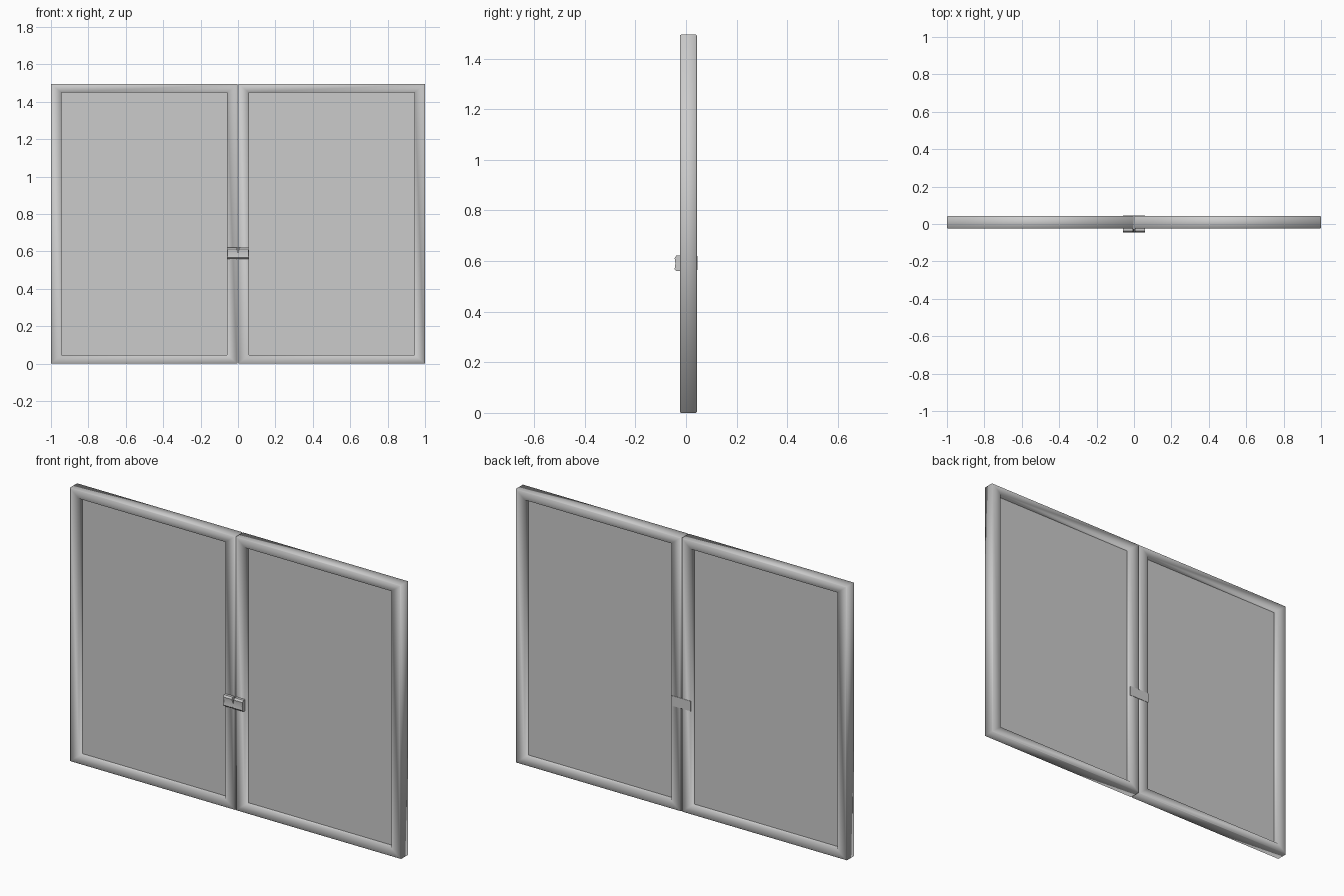
import bpy, bmesh

if "Cube" in bpy.data.objects:
    bpy.data.objects.remove(bpy.data.objects["Cube"])

Y0, Y1, YM = -0.024, 0.043, 0.0095
H = 1.495


def finish(bm, name, smooth=True):
    bmesh.ops.remove_doubles(bm, verts=bm.verts, dist=1e-5)
    bmesh.ops.recalc_face_normals(bm, faces=bm.faces)
    me = bpy.data.meshes.new(name)
    bm.to_mesh(me)
    bm.free()
    for p in me.polygons:
        p.use_smooth = smooth
    ob = bpy.data.objects.new(name, me)
    bpy.context.collection.objects.link(ob)
    return ob


# Sash frame: a rectangular section swept round a mitred rectangle
def sash_frame(name, x0, x1):
    bm = bmesh.new()
    c = 0.004
    section = [(0, Y0 + c), (c, Y0), (1, Y0), (1, Y1), (c, Y1), (0, Y1 - c)]
    section = [(t if t == 1 else t / 0.055, y) for t, y in section]
    loops = []
    for t, y in section:
        dx, dz = 0.055 * t, 0.045 * t
        loops.append([bm.verts.new(p) for p in (
            (x0 + dx, y, dz), (x1 - dx, y, dz),
            (x1 - dx, y, H - dz), (x0 + dx, y, H - dz))])
    for i, a in enumerate(loops):
        b = loops[(i + 1) % len(loops)]
        for k in range(4):
            n = (k + 1) % 4
            bm.faces.new((a[k], a[n], b[n], b[k]))
    return finish(bm, name)


def box(name, x0, x1, y0, y1, z0, z1):
    bm = bmesh.new()
    bmesh.ops.create_cube(bm, size=1)
    for v in bm.verts:
        v.co = ((x0 + x1) / 2 + v.co.x * (x1 - x0),
                (y0 + y1) / 2 + v.co.y * (y1 - y0),
                (z0 + z1) / 2 + v.co.z * (z1 - z0))
    return finish(bm, name, False)


# Two sashes with a recessed pane each
for side, x0, x1 in (("left", -1.0, -0.003), ("right", 0.003, 1.0)):
    sash_frame(side + "_sash_frame", x0, x1)
    box(side + "_pane", x0 + 0.054, x1 - 0.054, YM - 0.002, YM + 0.002, 0.044, H - 0.044)

# Latch halves: waisted plate with rounded top and bottom, notched at the centre
profile = [(-0.024, 0.560, 0.060), (-0.038, 0.560, 0.060), (-0.045, 0.568, 0.058),
           (-0.042, 0.590, 0.055), (-0.045, 0.612, 0.058), (-0.038, 0.622, 0.060),
           (-0.024, 0.622, 0.060)]
for side, s in (("left", -1), ("right", 1)):
    bm = bmesh.new()
    rows = []
    for x_in in (True, False):
        rows.append([bm.verts.new((s * ((0.006 if z > 0.61 else 0.0005) if x_in else w), y, z))
                     for y, z, w in profile])
    n = len(profile)
    for i in range(n):
        j = (i + 1) % n
        bm.faces.new((rows[0][i], rows[0][j], rows[1][j], rows[1][i]))
    for r in rows:
        bm.faces.new(r)
    ob = finish(bm, side + "_latch")
    bpy.context.view_layer.objects.active = ob
    ob.select_set(True)
    bpy.ops.object.shade_smooth_by_angle()
    ob.select_set(False)

# Thin strike plate on the back
box("strike_plate", -0.06, 0.06, Y1 - 0.002, 0.045, 0.565, 0.62)
